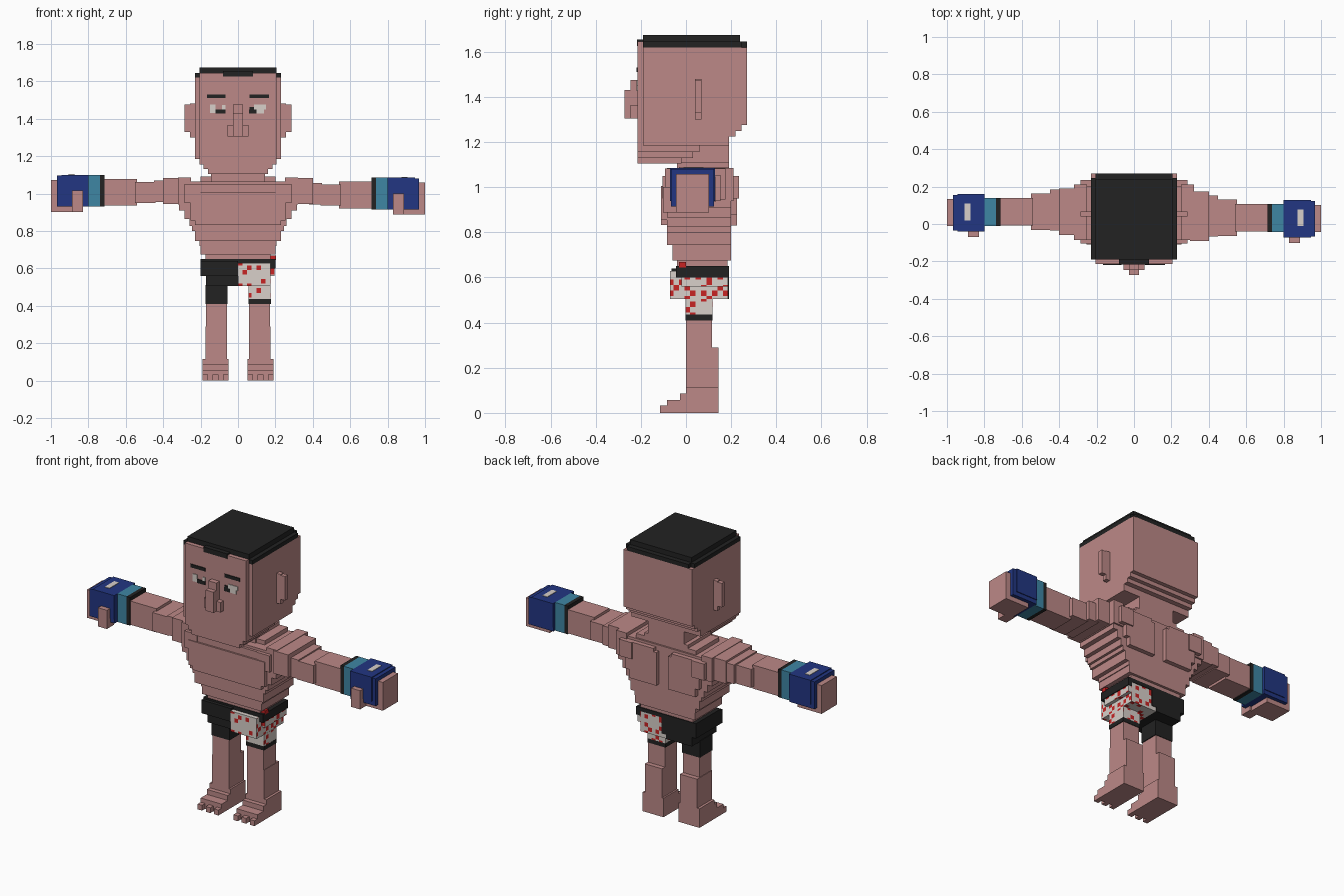
import bpy, bmesh, random
from mathutils import Vector

random.seed(4)


def srgb(r, g, b):
    lin = lambda c: (c / 255 / 12.92) if c < 11 else ((c / 255 + 0.055) / 1.055) ** 2.4
    return (lin(r), lin(g), lin(b), 1)


def material(name, *rgb):
    m = bpy.data.materials.new(name)
    m.diffuse_color = srgb(*rgb)
    return m


SKIN = material("skin", 188, 137, 135)
BLACK = material("black", 34, 34, 34)
WHITE = material("off white", 216, 208, 202)
RED = material("red", 200, 36, 36)
BLUE = material("glove blue", 34, 54, 130)
TEAL = material("cuff teal", 62, 134, 164)


def add_box(bm, b):
    """Box from (x0, x1, y0, y1, z0, z1)."""
    x, y, z = sorted(b[0:2]), sorted(b[2:4]), sorted(b[4:6])
    verts = bmesh.ops.create_cube(bm, size=1)["verts"]
    for v in verts:
        v.co = Vector((x[v.co.x > 0], y[v.co.y > 0], z[v.co.z > 0]))


def finish(name, bm, mats):
    bmesh.ops.recalc_face_normals(bm, faces=bm.faces)
    mesh = bpy.data.meshes.new(name)
    bm.to_mesh(mesh)
    bm.free()
    for m in mats:
        mesh.materials.append(m)
    ob = bpy.data.objects.new(name, mesh)
    bpy.context.collection.objects.link(ob)
    return ob


def part(name, mat, *boxes):
    bm = bmesh.new()
    for b in boxes:
        add_box(bm, b)
    return finish(name, bm, [mat])


def flip(s, b):
    return (b[0] * s, b[1] * s) + tuple(b[2:])


# Head: skull, face plate, stepped jaw and stepped nape
part("head", SKIN,
     (-.23, .23, -.19, .27, 1.275, 1.62),
     (-.23, .23, -.19, .245, 1.25, 1.275),
     (-.23, .23, -.19, .22, 1.225, 1.25),
     (-.23, .23, -.19, .19, 1.185, 1.225),
     (-.205, .205, -.19, .06, 1.155, 1.185),
     (-.185, .185, -.19, .03, 1.13, 1.155),
     (-.16, .16, -.215, -.02, 1.105, 1.13),
     (-.185, .185, -.215, -.19, 1.13, 1.155),
     (-.205, .205, -.215, -.19, 1.155, 1.645))
part("neck", SKIN, (-.12, .12, -.03, .19, 1.04, 1.22),
     (-.145, .145, -.04, .19, 1.04, 1.11))
part("nose", SKIN, (-.027, .027, -.245, -.21, 1.305, 1.475),
     (-.027, .027, -.272, -.24, 1.305, 1.43),
     (-.055, .055, -.245, -.21, 1.305, 1.365))
for s, side in ((-1, "left"), (1, "right")):
    part(side + "_ear", SKIN, flip(s, (.22, .287, .04, .068, 1.33, 1.475)),
         flip(s, (.22, .257, .04, .068, 1.3, 1.48)))

# Flat-top hair with a small fringe
part("hair", BLACK, (-.23, .23, -.19, .245, 1.62, 1.645),
     (-.205, .205, -.19, .27, 1.62, 1.645),
     (-.205, .205, -.19, .24, 1.645, 1.675),
     (-.08, .08, -.217, -.18, 1.625, 1.655))

# Brows and eyes as thin plates
F0, F1 = -.219, -.21
part("brows", BLACK, (-.165, -.068, F0, F1, 1.51, 1.53),
     (.062, .165, F0, F1, 1.51, 1.53))
part("eye_whites", WHITE, (-.15, -.12, F0, F1, 1.43, 1.475),
     (-.085, -.068, F0, F1, 1.45, 1.472),
     (.085, .15, F0, F1, 1.45, 1.475), (.1, .14, F0, F1, 1.427, 1.45))
part("pupils", BLACK, (-.12, -.068, F0, F1, 1.427, 1.45),
     (.06, .1, F0, F1, 1.427, 1.45), (.062, .085, F0, F1, 1.45, 1.462))

# Torso: stack of narrowing layers (half width, front, back, bottom, top)
layers = [(.20, -.03, .19, 1.05, 1.09), (.255, -.085, .2, 1.0, 1.065),
          (.315, -.085, .2, .91, 1.05), (.285, -.085, .2, .865, .91),
          (.26, -.085, .2, .825, .865), (.245, -.085, .2, .8, .825),
          (.23, -.085, .2, .745, .8), (.205, -.06, .2, .72, .745),
          (.2, -.06, .2, .675, .72), (.175, -.04, .185, .64, .675)]
part("torso", SKIN, *[(-w, w, f, b, z0, z1) for w, f, b, z0, z1 in layers])
part("chest_plate", SKIN, (-.255, .255, -.11, -.08, .855, 1.005),
     (-.23, .23, -.11, -.08, .832, .855), (-.2, .2, -.1, -.08, 1.005, 1.05))
for s, side in ((-1, "left"), (1, "right")):
    part(side + "_shoulder_blade", SKIN, flip(s, (.04, .22, .19, .227, .83, 1.03)),
         flip(s, (.06, .245, .19, .227, .88, 1.05)))

# Arms: the right one sits slightly further forward and its hand lower
for s, side, dy, dz in ((-1, "left", 0, 0), (1, "right", -.032, -.015)):
    def limb(name, mat, *boxes):
        part(side + "_" + name, mat, *[
            flip(s, (a, b, c + dy, d + dy, e + dz, f + dz)) for a, b, c, d, e, f in boxes])
    part(side + "_shoulder", SKIN,
         flip(s, (.2, .285, -.105, .235, .95, 1.05)),
         flip(s, (.25, .32, -.085, .21, .94, 1.085)),
         flip(s, (.3, .4, -.06 + dy, .19 + dy / 2, .945, 1.082)))
    limb("upper_arm", SKIN, (.38, .45, -.035, .185, .955, 1.07),
         (.44, .55, -.032, .163, .95, 1.062))
    limb("forearm", SKIN, (.54, .72, -.008, .138, .935, 1.078))
    limb("wrist_band", BLACK, (.715, .738, -.01, .14, .93, 1.1))
    limb("cuff", TEAL, (.738, .8, -.01, .14, .93, 1.1))
    limb("glove", BLUE, (.8, .945, -.04, .16, .955, 1.1),
         (.8, .968, -.035, .155, .93, 1.095))
    limb("hand", SKIN, (.84, 1.0, -.012, .133, .902, 1.073),
         (.828, .888, -.07, .0, .902, 1.015))
    limb("glove_patch", WHITE, (.873, .905, .02, .11, 1.097, 1.103))

# Legs, feet and toes
for s, side in ((-1, "left"), (1, "right")):
    part(side + "_leg", SKIN, flip(s, (.06, .172, 0, .115, .29, .43)),
         flip(s, (.06, .175, 0, .143, .115, .29)))
    part(side + "_foot", SKIN, flip(s, (.05, .19, 0, .143, 0, .115)),
         flip(s, (.05, .19, -.027, 0, 0, .087)),
         flip(s, (.05, .19, -.085, -.027, 0, .057)),
         *[flip(s, (x, x + .03, -.115, -.085, 0, .032)) for x in (.05, .105, .16)])

# Shorts: plain half, waistband and hem
part("waistband", BLACK, (-.2, .2, -.045, .19, .627, .65))
part("plain_shorts", BLACK, (-.2, 0, -.065, .19, .56, .64),
     (-.172, 0, -.045, .19, .505, .56), (-.175, -.055, -.003, .118, .41, .51),
     (0, .03, .16, .19, .53, .63), (.172, .2, -.045, .19, .6, .65))
part("hem", BLACK, (.055, .176, -.003, .118, .41, .435))


# Shorts: checked half, cut into small cells coloured white or red
def checked(name, boxes, cell=.0245):
    bm = bmesh.new()
    for b in boxes:
        add_box(bm, b)
    for axis, lo, hi in ((0, 0, .2), (1, -.08, .2), (2, .42, .65)):
        normal = Vector([float(i == axis) for i in range(3)])
        for k in range(1, int((hi - lo) / cell) + 1):
            bmesh.ops.bisect_plane(bm, geom=bm.verts[:] + bm.edges[:] + bm.faces[:],
                                   plane_co=normal * (lo + k * cell), plane_no=normal)
    bm.normal_update()
    for f in bm.faces:
        c = f.calc_center_median()
        k = sum(int((v + .5) / cell) for v in c)
        f.material_index = int(k % 2 == 0 and random.random() < .5)
    finish(name, bm, [WHITE, RED])


checked("checked_shorts", [(0, .174, -.07, .187, .505, .628),
                           (.174, .195, -.02, .187, .56, .6),
                           (.056, .175, -.003, .118, .435, .505)])
part("red_tab", RED, (.172, .203, -.03, .0, .645, .668))
